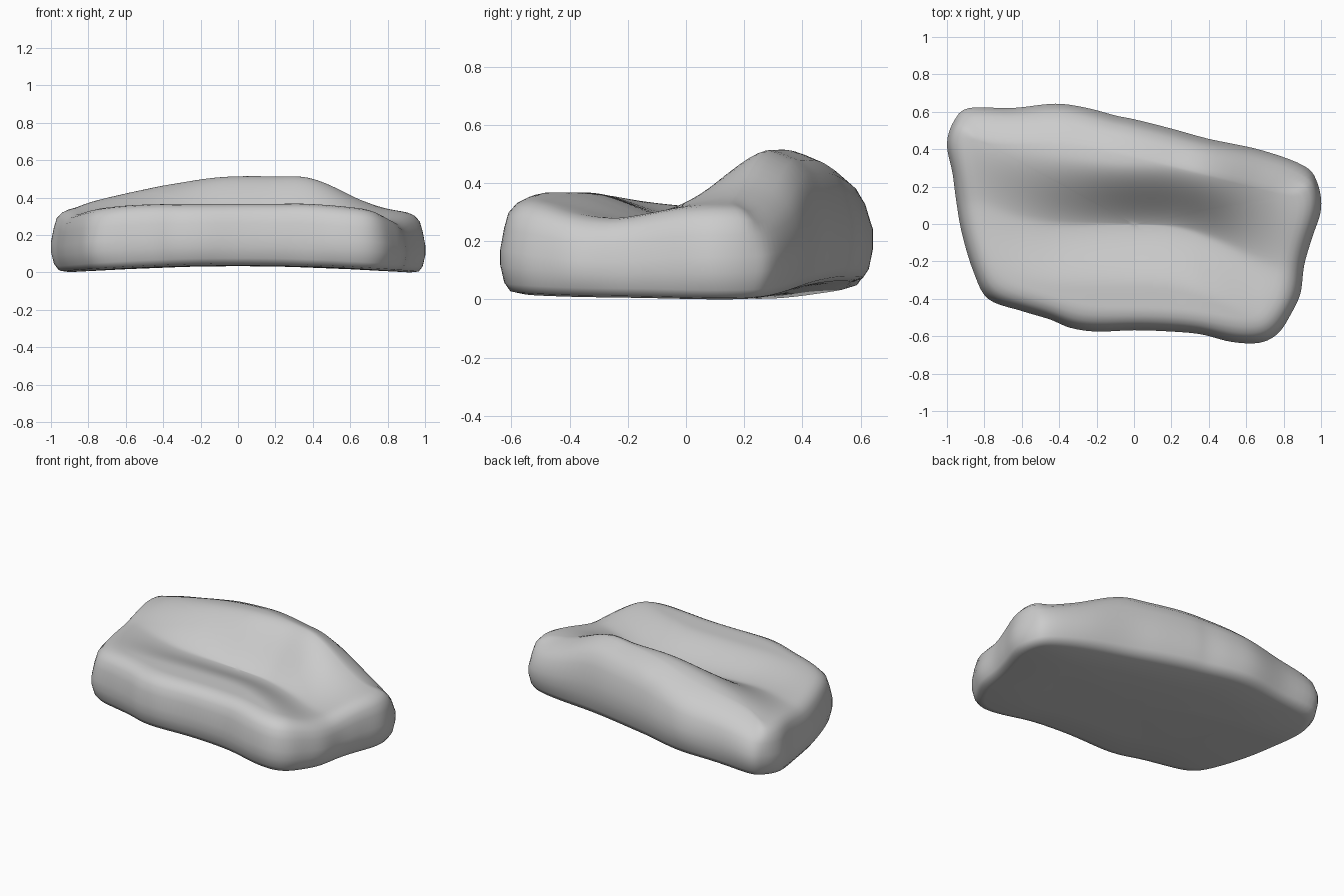
import bpy, bmesh
from mathutils import Vector

if "Cube" in bpy.data.objects:
    bpy.data.objects.remove(bpy.data.objects["Cube"])

# Plan outline of the slab, counter-clockwise
OUTLINE = [(-1, .43), (-.97, .27), (-.95, .12), (-.92, -.05), (-.86, -.25), (-.78, -.40),
           (-.6, -.465), (-.45, -.51), (-.34, -.555), (-.2, -.575), (0, -.568), (.2, -.575),
           (.36, -.59), (.52, -.63), (.67, -.635), (.77, -.585), (.84, -.48), (.89, -.37),
           (.91, -.22), (.95, -.08), (1, .08), (.98, .22), (.91, .31), (.68, .395),
           (.4, .455), (.2, .51), (0, .56), (-.1, .58), (-.25, .62), (-.42, .643),
           (-.65, .62), (-.88, .62), (-.96, .555)]

# Length-wise stations: front shelf height, crease y/z, ridge y/z
XS = [-1, -.8, -.6, -.4, -.1, .2, .4, .7, .9, 1]
SHELF = [.30, .345, .37, .378, .38, .38, .378, .35, .30, .29]
CREASE_Y = [.15, .10, .03, 0, 0, -.01, -.07, -.2, -.25, -.25]
CREASE_Z = [.31, .33, .325, .31, .295, .285, .285, .29, .295, .29]
RIDGE_Y = [.42, .42, .39, .36, .33, .32, .29, .22, .10, .05]
RIDGE_Z = [.31, .385, .435, .478, .522, .527, .517, .385, .335, .31]


def catmull(p0, p1, p2, p3, t):
    return 0.5 * (2 * p1 + (p2 - p0) * t + (2 * p0 - 5 * p1 + 4 * p2 - p3) * t * t
                  + (3 * p1 - p0 - 3 * p2 + p3) * t ** 3)


def smooth(a, b, v):
    t = max(0, min(1, (v - a) / (b - a)))
    return t * t * (3 - 2 * t)


def station(vals, x):
    x = max(-1, min(.9999, x))
    i = max(k for k in range(len(XS) - 1) if XS[k] <= x)
    t = (x - XS[i]) / (XS[i + 1] - XS[i])
    return catmull(vals[max(i - 1, 0)], vals[i], vals[i + 1], vals[min(i + 2, len(vals) - 1)], t)


def top_z(x, y):
    cy, cz = station(CREASE_Y, x), station(CREASE_Z, x)
    ry, rz = station(RIDGE_Y, x), station(RIDGE_Z, x)
    if y < cy:
        return cz + (station(SHELF, x) - cz) * smooth(0, .34, cy - y)
    if y < ry:
        t = (y - cy) / (ry - cy)
        return cz + (rz - cz) * (.7 * smooth(0, 1, t) + .3 * (1 - (1 - t) ** 2))
    return rz - 1.6 * (y - ry) ** 2 * smooth(.28, .45, rz)


def bottom_z(x, y):
    return .048 - .046 * x * x + .035 * smooth(.25, .6, y)


# Dense smooth outline and inward normals
n = len(OUTLINE)
P = [Vector(p) for p in OUTLINE]
loop = [catmull(P[i - 1], P[i], P[(i + 1) % n], P[(i + 2) % n], k / 5)
        for i in range(n) for k in range(5)]
m = len(loop)
normals = []
for i in range(m):
    d = loop[(i + 4) % m] - loop[i - 4]
    normals.append(Vector((-d.y, d.x)).normalized())


def inset(d, back=0):
    """Move the outline inward; back widens the inset on the +y side."""
    pts = [p + q * d * (1 + back * smooth(.3, .9, -q.y)) for p, q in zip(loop, normals)]
    for _ in range(int(d * 250)):
        pts = [(pts[i - 1] + pts[i] * 2 + pts[(i + 1) % m]) / 4 for i in range(m)]
    return pts


low, rim = inset(.07), inset(.11, .7)
rings = []
# Underside, rounded walls, then the sculpted top
for s in (.3, .65, 1):
    rings.append([(*(p * s), bottom_z(*(p * s))) for p in low])
for d, f, off in ((.03, 0, .01), (.012, 0, .035), (0, .25, .02), (0, .45, 0),
                  (.012, .7, 0), (.025, 1, -.05), (.05, 1, -.02), (.08, 1, -.005)):
    ring = []
    for p, r, q in zip(inset(d, 1 if f > .5 else 0), rim, normals):
        b, h = bottom_z(*p), top_z(*r)
        extra = 1 + .6 * smooth(.3, .9, -q.y) if f == 1 else 1
        ring.append((*p, b + (h - b) * f + off * extra))
    rings.append(ring)
for k in range(26):
    s = 1 - k / 26
    rings.append([(*(p * s), top_z(*(p * s))) for p in rim])

bm = bmesh.new()
verts = [[bm.verts.new(c) for c in ring] for ring in rings]
for a, b in zip(verts, verts[1:]):
    for i in range(m):
        j = (i + 1) % m
        bm.faces.new((a[i], a[j], b[j], b[i]))
base = bm.verts.new((0, 0, bottom_z(0, 0)))
peak = bm.verts.new((0, 0, top_z(0, 0)))
for i in range(m):
    j = (i + 1) % m
    bm.faces.new((base, verts[0][j], verts[0][i]))
    bm.faces.new((peak, verts[-1][i], verts[-1][j]))
for _ in range(2):
    bmesh.ops.smooth_vert(bm, verts=bm.verts, factor=.3,
                          use_axis_x=False, use_axis_y=False, use_axis_z=True)
bmesh.ops.recalc_face_normals(bm, faces=bm.faces)
zmin = min(v.co.z for v in bm.verts)
bmesh.ops.translate(bm, verts=bm.verts, vec=(0, 0, -zmin))
for f in bm.faces:
    f.smooth = True

mesh = bpy.data.meshes.new("rock_slab")
bm.to_mesh(mesh)
bm.free()
rock = bpy.data.objects.new("rock_slab", mesh)
bpy.context.collection.objects.link(rock)
